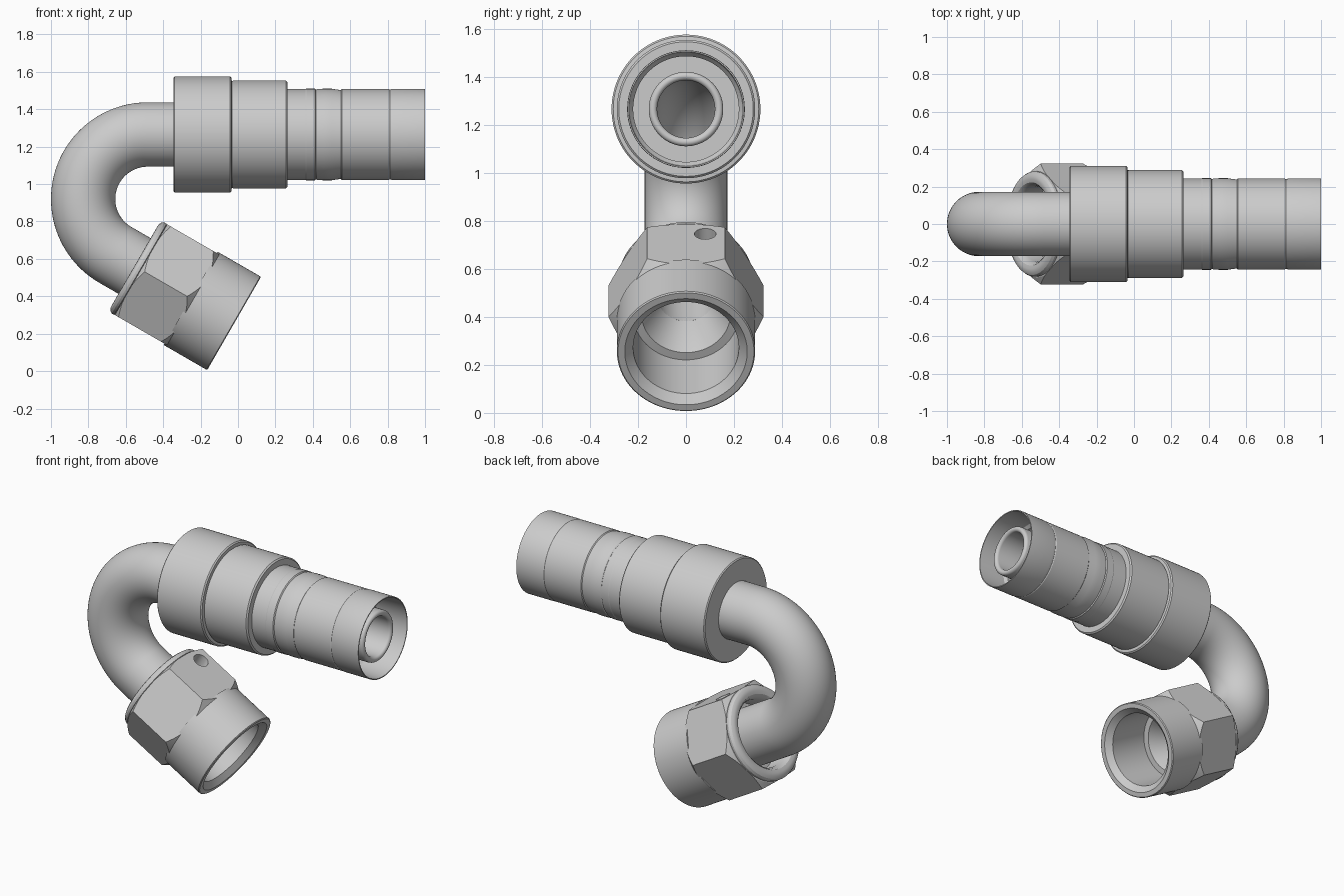
import bpy, bmesh, math
from mathutils import Matrix, Vector

if "Cube" in bpy.data.objects:
    bpy.data.objects.remove(bpy.data.objects["Cube"])

AXIS_Z = 1.265            # height of the hose axis
R = 0.345                 # bend radius
BEND = Vector((-0.483, 0, AXIS_Z - R))
TILT = math.radians(30)
NUT_ORIGIN = BEND + R * Vector((math.cos(math.radians(240)), 0, math.sin(math.radians(240))))
HOSE = Matrix.Translation((0, 0, AXIS_Z))
NUT = Matrix.Translation(NUT_ORIGIN) @ Matrix.Rotation(TILT, 4, 'Y')


def activate(ob):
    bpy.ops.object.select_all(action='DESELECT')
    ob.select_set(True)
    bpy.context.view_layer.objects.active = ob


def smooth(ob, angle=28):
    activate(ob)
    bpy.ops.object.shade_smooth_by_angle(angle=math.radians(angle))


def loft(name, rings, wrap=True):
    """Skin closed rings of points, joining the last ring to the first."""
    bm = bmesh.new()
    loops = [[bm.verts.new(p) for p in ring] for ring in rings]
    n = len(loops[0])
    for i, a in enumerate(loops):
        b = loops[(i + 1) % len(loops)]
        for j in range(n):
            k = (j + 1) % n
            bm.faces.new((a[j], a[k], b[k], b[j]))
    bmesh.ops.recalc_face_normals(bm, faces=bm.faces)
    me = bpy.data.meshes.new(name)
    bm.to_mesh(me)
    bm.free()
    ob = bpy.data.objects.new(name, me)
    bpy.context.collection.objects.link(ob)
    return ob


def revolve(name, profile, frame, segs=96):
    """Spin a closed (along, radius) profile about the frame's x axis."""
    rings = []
    for t, r in profile:
        rings.append([frame @ Vector((t, r * math.cos(2 * math.pi * j / segs),
                                      r * math.sin(2 * math.pi * j / segs)))
                      for j in range(segs)])
    return loft(name, rings)


def boolean(ob, cutter, op):
    m = ob.modifiers.new("cut", 'BOOLEAN')
    m.operation = op
    m.solver = 'EXACT'
    m.object = cutter
    activate(ob)
    bpy.ops.object.modifier_apply(modifier=m.name)
    bpy.data.objects.remove(cutter, do_unlink=True)


# Bent tube, hollow, with straight ends
stations = [(Vector((-0.30, 0, AXIS_Z)), math.radians(90))]
for i in range(49):
    a = math.radians(90 + 150 * i / 48)
    stations.append((BEND + R * Vector((math.cos(a), 0, math.sin(a))), a))
stations.append((NUT @ Vector((0.27, 0, 0)), math.radians(240)))


def tube_ring(c, a, r, n=64):
    out = Vector((math.cos(a), 0, math.sin(a)))
    return [c + r * (math.cos(2 * math.pi * j / n) * out
                     + math.sin(2 * math.pi * j / n) * Vector((0, 1, 0))) for j in range(n)]


smooth(loft("bent_tube", [tube_ring(c, a, 0.172) for c, a in stations]
            + [tube_ring(c, a, 0.12) for c, a in reversed(stations)]))

# Stepped collar behind the hose shell
smooth(revolve("stepped_collar", [
    (-0.345, 0.12), (-0.345, 0.304), (-0.339, 0.31), (-0.042, 0.31), (-0.035, 0.303),
    (-0.033, 0.284), (-0.027, 0.288), (0.257, 0.288), (0.265, 0.28), (0.265, 0.12)], HOSE))

# Crimp shell, open at the far end
smooth(revolve("crimp_shell", [
    (0.25, 0.13), (0.25, 0.243), (0.36, 0.243), (0.365, 0.245), (0.412, 0.245),
    (0.417, 0.239), (0.423, 0.243), (0.46, 0.245), (0.50, 0.245), (0.545, 0.238),
    (0.55, 0.238), (0.555, 0.243), (0.805, 0.243), (0.812, 0.240), (0.83, 0.244),
    (1.0, 0.244), (1.0, 0.238), (0.82, 0.234), (0.80, 0.22), (0.45, 0.22), (0.45, 0.13)], HOSE), 20)

# Inner nipple with rounded tip
tip = [(0.952 + 0.018 * math.sin(math.pi * i / 8),
        0.1375 + 0.0175 * math.cos(math.pi * i / 8)) for i in range(9)]
smooth(revolve("hose_nipple", [(-0.30, 0.12), (-0.30, 0.155)] + tip, HOSE))

# Nut body: rounded rear lip, cylindrical skirt, bore and conical seat
smooth(revolve("nut_body", [
    (0.25, 0.20), (0.16, 0.20), (0.135, 0.209), (0.122, 0.222), (0.118, 0.24),
    (0.119, 0.258), (0.127, 0.273), (0.14, 0.281), (0.154, 0.281), (0.164, 0.27),
    (0.17, 0.235), (0.465, 0.235), (0.465, 0.288), (0.728, 0.288), (0.733, 0.283),
    (0.733, 0.255), (0.70, 0.22), (0.42, 0.22), (0.42, 0.185), (0.27, 0.12), (0.25, 0.12)], NUT))

# Hexagon with turned chamfers and a small marker hole
hexagon = revolve("nut_hexagon", [(0.10, 0.1), (0.10, 0.323), (0.60, 0.323), (0.60, 0.1)], NUT, 6)
chamfer = revolve("chamfer_tool", [
    (0.158, 0.225), (0.158, 0.285), (0.185, 0.33), (0.435, 0.33), (0.482, 0.286), (0.482, 0.225)], NUT, 128)
boolean(hexagon, chamfer, 'INTERSECT')
bpy.ops.mesh.primitive_cylinder_add(vertices=32, radius=0.045, depth=0.2)
drill = bpy.context.object
drill.matrix_world = NUT @ Matrix.Translation((0.236, 0.08, 0.29))
bpy.context.view_layer.update()
boolean(hexagon, drill, 'DIFFERENCE')
smooth(hexagon, 25)
